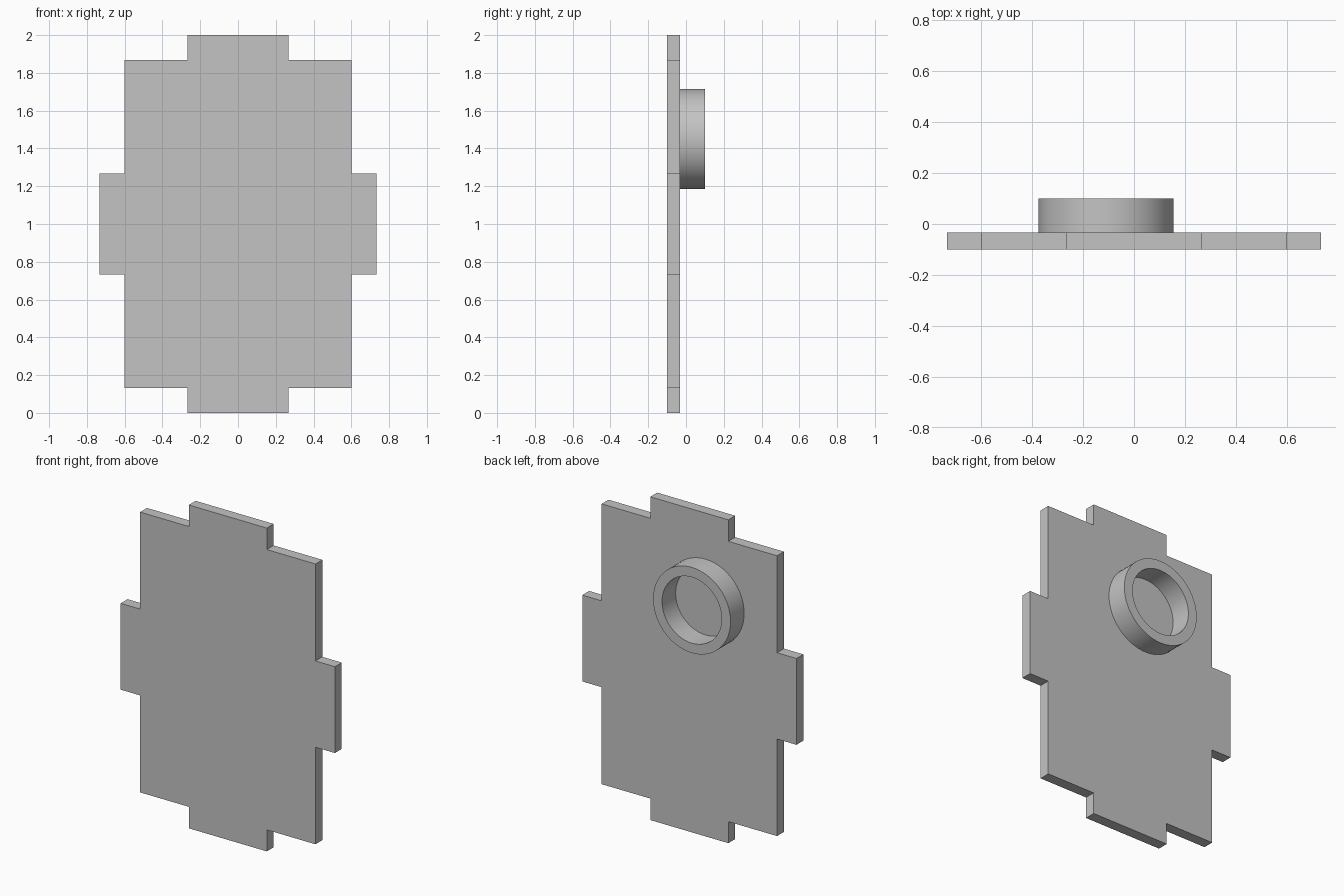
import bpy, bmesh, math
from mathutils import Matrix, Vector

cube = bpy.data.objects.get("Cube")
if cube:
    bpy.data.objects.remove(cube, do_unlink=True)

grey = bpy.data.materials.new("plain_grey")
grey.use_nodes = True
colour = (0.55, 0.55, 0.55, 1)
grey.diffuse_color = colour
grey.node_tree.nodes["Principled BSDF"].inputs["Base Color"].default_value = colour

BACK, MID, FRONT = 0.1, -0.033, -0.1


def add_object(name, bm):
    bmesh.ops.recalc_face_normals(bm, faces=bm.faces)
    mesh = bpy.data.meshes.new(name)
    bm.to_mesh(mesh)
    bm.free()
    mesh.materials.append(grey)
    obj = bpy.data.objects.new(name, mesh)
    bpy.context.collection.objects.link(obj)
    return obj


# Flat plate with a tab on each edge: one quarter outline, mirrored around
quarter = [(0.733, 0.267), (0.6, 0.267), (0.6, 0.867), (0.267, 0.867), (0.267, 1.0)]
half = quarter + [(-x, z) for x, z in reversed(quarter)]
outline = half + [(x, -z) for x, z in reversed(half)]
bm = bmesh.new()
face = bm.faces.new([bm.verts.new((x, FRONT, z + 1)) for x, z in outline])
extruded = bmesh.ops.extrude_face_region(bm, geom=[face])["geom"]
bmesh.ops.translate(bm, vec=(0, MID - FRONT, 0),
                    verts=[v for v in extruded if isinstance(v, bmesh.types.BMVert)])
add_object("tabbed_plate", bm)

# Round collar on the back, spun from an open profile so its floor is the plate
centre = Vector((-0.11, 0, 1.45))
profile = [(0.265, MID), (0.265, BACK), (0.204, BACK), (0.204, MID)]
bm = bmesh.new()
points = [bm.verts.new(centre + Vector((r, y, 0))) for r, y in profile]
edges = [bm.edges.new(pair) for pair in zip(points, points[1:])]
bmesh.ops.spin(bm, geom=points + edges, cent=centre, axis=(0, 1, 0),
               angle=math.tau, steps=64, use_merge=True)
bmesh.ops.remove_doubles(bm, verts=bm.verts, dist=0.0001)
collar = add_object("back_collar", bm)

# Smooth walls, crisp rims
bpy.ops.object.select_all(action="DESELECT")
collar.select_set(True)
bpy.context.view_layer.objects.active = collar
bpy.ops.object.shade_smooth_by_angle(angle=math.radians(30))
